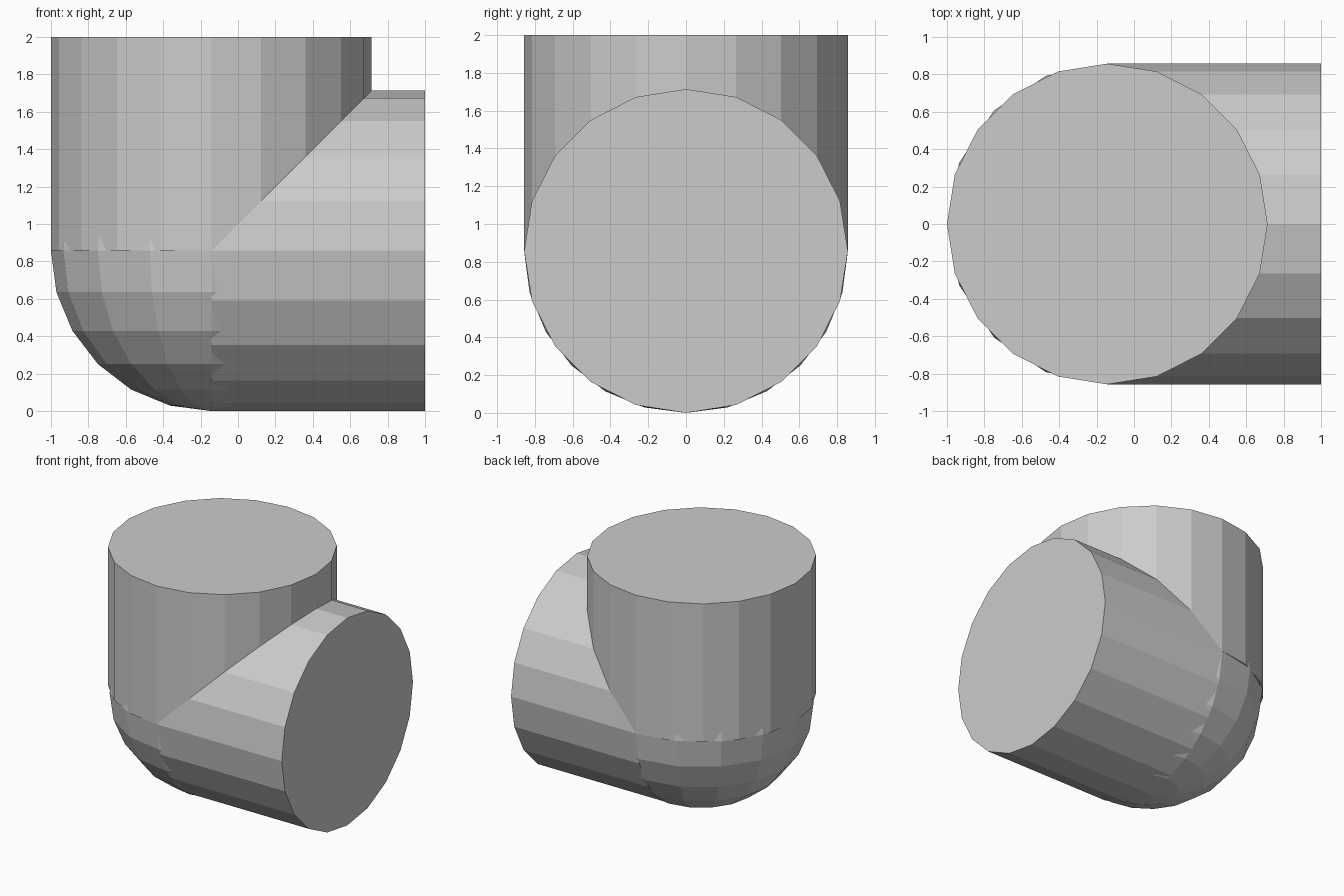
import bpy
from math import pi

if "Cube" in bpy.data.objects:
    bpy.data.objects.remove(bpy.data.objects["Cube"])

R = 6 / 7            # pipe radius
L = 8 / 7            # length of each arm
CX, CZ = -1 / 7, R   # centre of the elbow


def pipe(name, location, rotation):
    """20-sided capped arm, a corner pointing along local +x."""
    bpy.ops.mesh.primitive_cylinder_add(
        vertices=20, radius=R, depth=L, location=location, rotation=rotation)
    bpy.context.object.name = name


# Upright arm
pipe("vertical_pipe", (CX, 0, CZ + L / 2), (0, 0, 0))

# Sideways arm
pipe("horizontal_pipe", (CX + L / 2, 0, CZ), (0, pi / 2, 0))

# Rounded elbow joining the two arms
bpy.ops.mesh.primitive_uv_sphere_add(
    segments=16, ring_count=12, radius=R, location=(CX, 0, CZ))
bpy.context.object.name = "elbow_joint"
